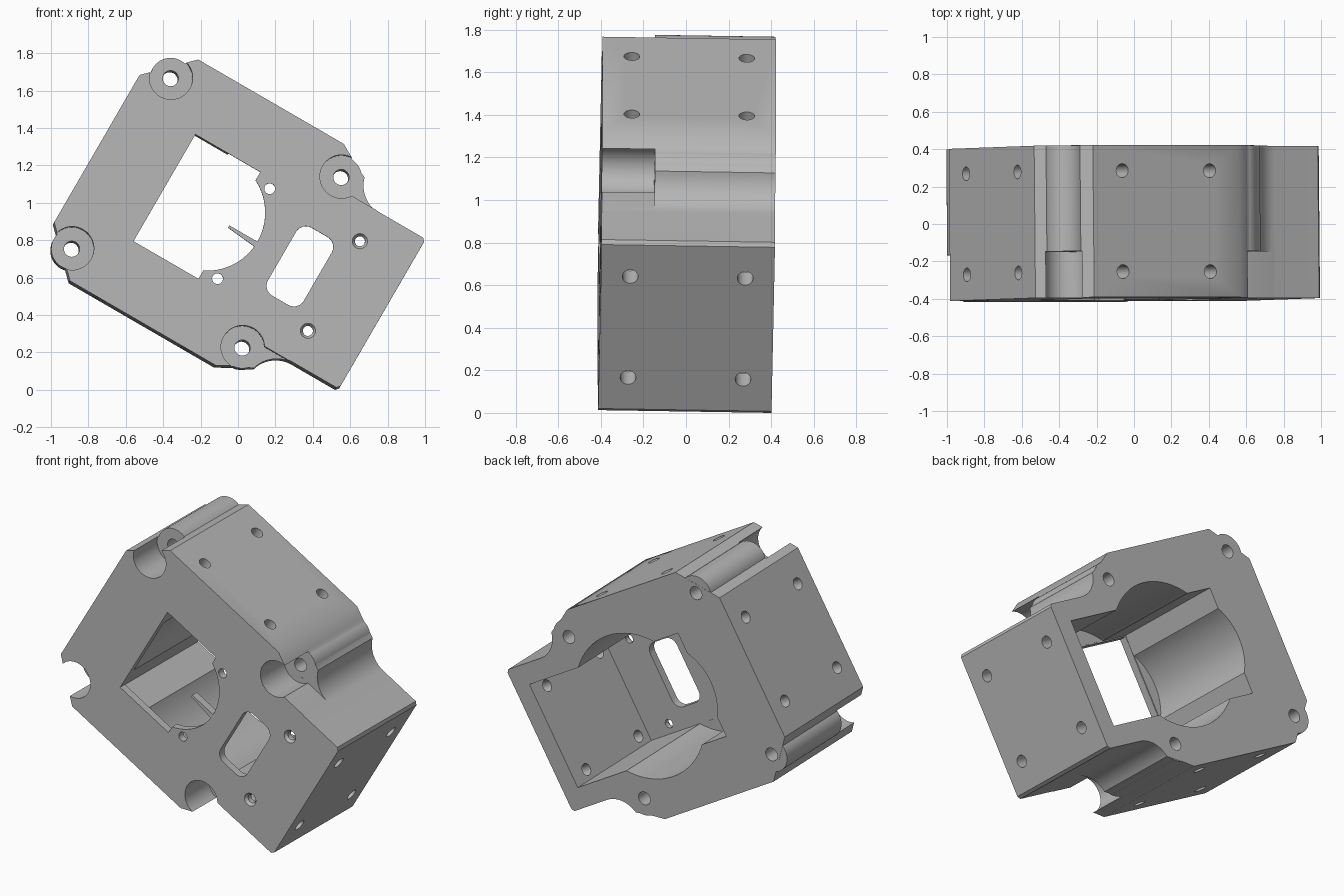
import bpy
import bmesh
import math
from mathutils import Matrix, Vector

cube = bpy.data.objects.get("Cube")
if cube:
    bpy.data.objects.remove(cube, do_unlink=True)

grey = bpy.data.materials.new("plain_grey")
grey.use_nodes = True
colour = (0.47, 0.47, 0.47, 1)
grey.diffuse_color = colour
grey.node_tree.nodes["Principled BSDF"].inputs["Base Color"].default_value = colour

FRONT, BACK, SEAT = -0.407, 0.407, -0.16
PLATE = FRONT + 0.05
MOUNT = 0.527
SIDES = (-1, 1)


def arc(cx, cz, r, start, end, n):
    angles = [math.radians(start + (end - start) * i / n) for i in range(n + 1)]
    return [(cx + r * math.cos(a), cz + r * math.sin(a)) for a in angles]


def circle(cx, cz, r, n=48):
    return arc(cx, cz, r, 0, 360, n)[:-1]


def rect(x0, x1, z0, z1):
    return [(x0, z0), (x1, z0), (x1, z1), (x0, z1)]


def prism(name, points, d0, d1, axis="y", end_points=None):
    """Extrude a 2D outline along one axis between two depths."""
    place = {"y": lambda a, b, d: (a, d, b),
             "x": lambda a, b, d: (d, a, b),
             "z": lambda a, b, d: (a, b, d)}[axis]
    bm = bmesh.new()
    lo = [bm.verts.new(place(a, b, d0)) for a, b in points]
    hi = [bm.verts.new(place(a, b, d1)) for a, b in end_points or points]
    bm.faces.new(lo)
    bm.faces.new(hi)
    for i in range(len(lo)):
        j = (i + 1) % len(lo)
        bm.faces.new((lo[i], lo[j], hi[j], hi[i]))
    bmesh.ops.recalc_face_normals(bm, faces=bm.faces[:])
    mesh = bpy.data.meshes.new(name)
    bm.to_mesh(mesh)
    bm.free()
    mesh.materials.append(grey)
    obj = bpy.data.objects.new(name, mesh)
    bpy.context.collection.objects.link(obj)
    return obj


def combine(body, tool, operation):
    mod = body.modifiers.new("combine", "BOOLEAN")
    mod.operation = operation
    mod.solver = "EXACT"
    mod.object = tool
    bpy.context.view_layer.objects.active = body
    bpy.ops.object.modifier_apply(modifier=mod.name)
    bpy.data.objects.remove(tool, do_unlink=True)


def cut(*args, **kwargs):
    combine(housing, prism("cutter", *args, **kwargs), "DIFFERENCE")


# Housing block: chamfered square with a narrower end joined by coves
half = [(1.084, 0.445), (1.068, 0.463)]
half += arc(0.80, 0.633, 0.17, 270, 195, 14)
half += [(0.515, 0.647), (0.45, 0.684), (-0.45, 0.684), (-0.68, 0.455)]
outline = half + [(x, -z) for x, z in reversed(half)]
housing = prism("housing", outline, FRONT, BACK)

# Corner screw bosses
corners = [(sx * MOUNT, sz * MOUNT) for sx in SIDES for sz in SIDES]
for x, z in corners:
    combine(housing, prism("boss", circle(x, z, 0.11), SEAT - 0.05, BACK - 0.001), "UNION")

# Front notches down to the screw seats, and the straight edge beside them
for x, z in corners:
    cut(circle(x, z, 0.116), FRONT - 0.1, SEAT)
    cut(circle(x, z, 0.042, 24), SEAT - 0.1, BACK + 0.1)
for s in SIDES:
    low, high = sorted((s * 0.465, s * 0.75))
    cut(rect(0.56, 0.85, low, high), FRONT - 0.1, SEAT + 0.0005)

# Inner cavity, open at the back, with rounded reliefs
cut(rect(-0.264, 0.967, -0.337, 0.337), PLATE, BACK + 0.1)
cut(circle(0.25, 0, 0.46, 64), PLATE + 0.002, BACK + 0.11)
cut(circle(0, 0, 0.335, 64), PLATE + 0.004, BACK + 0.12)

# Front plate openings
cut(rect(-0.262, 0.139, -0.33, 0.33), FRONT - 0.1, PLATE + 0.05)
cut(circle(0, 0, 0.312, 64)[:17] + circle(0, 0, 0.312, 64)[48:] + [(0, 0)],
    FRONT - 0.1, PLATE + 0.06)
slot = []
for cx, cz, a in ((0.625, 0.15, 0), (0.525, 0.15, 90), (0.525, -0.15, 180), (0.625, -0.15, 270)):
    slot += arc(cx, cz, 0.06, a, a + 90, 6)
cut(slot, FRONT - 0.1, PLATE + 0.05)
for s in SIDES:
    cut(circle(0.227, s * 0.278, 0.029, 24), FRONT - 0.1, PLATE + 0.05)
    cut(circle(0.785, s * 0.277, 0.027, 24), FRONT - 0.1, PLATE + 0.05)
    cut(circle(0.785, s * 0.277, 0.048, 24), FRONT - 0.01, FRONT + 0.02,
        end_points=circle(0.785, s * 0.277, 0.026, 24))

# Fastener holes in the four outer walls
for s in SIDES:
    for y in (-0.27, 0.27):
        hole = circle(s * 0.27, y, 0.037, 24)
        cut(hole, 0.50, 0.8, axis="z")
        cut(hole, -0.8, -0.50, axis="z")
        hole = circle(y, s * 0.274, 0.037, 24)
        cut(hole, -0.8, -0.48, axis="x")
        cut(hole, 0.93, 1.2, axis="x")

# Set the housing at its resting angle
tilt = (Matrix.Rotation(0.009, 4, "Z") @ Matrix.Rotation(-0.016, 4, "X")
        @ Matrix.Rotation(math.radians(30.1), 4, "Y"))
housing.data.transform(Matrix.Translation(Vector((-0.17, 0.003, 0.947))) @ tilt)
lowest = min(v.co.z for v in housing.data.vertices)
housing.data.transform(Matrix.Translation(Vector((0, 0, -lowest))))

bpy.ops.object.select_all(action="DESELECT")
housing.select_set(True)
bpy.context.view_layer.objects.active = housing
bpy.ops.object.shade_smooth_by_angle(angle=math.radians(30))
